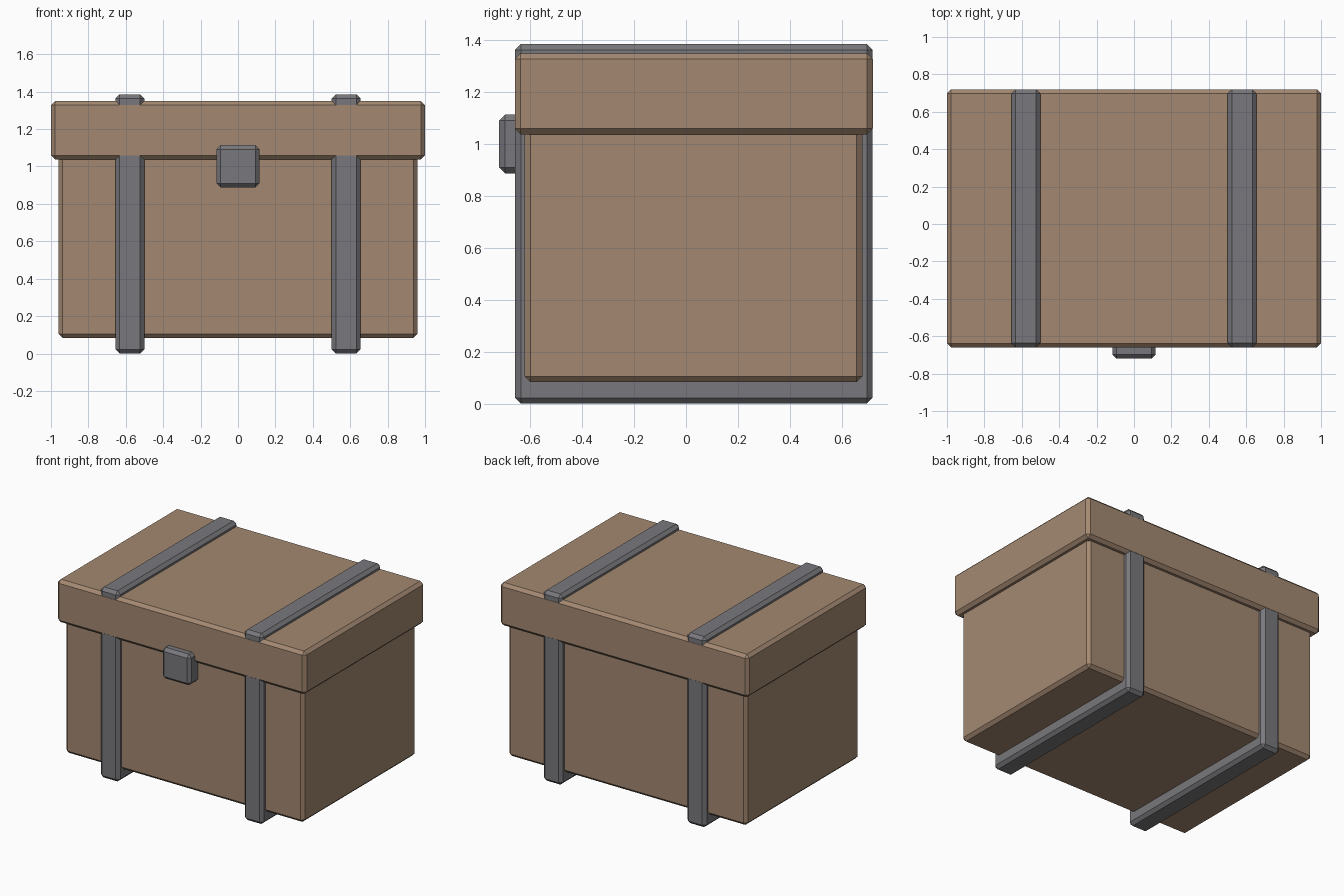
import bpy
import bmesh
from mathutils import Vector

cube = bpy.data.objects.get("Cube")
if cube:
    bpy.data.objects.remove(cube, do_unlink=True)


def make_material(name, rgb):
    mat = bpy.data.materials.new(name)
    mat.use_nodes = True
    colour = (*rgb, 1.0)
    mat.diffuse_color = colour
    mat.node_tree.nodes["Principled BSDF"].inputs["Base Color"].default_value = colour
    return mat


def chamfered_box(name, low, high, mat, chamfer=0.022):
    """Flat-shaded box between two corners with one-segment chamfers."""
    low, high = Vector(low), Vector(high)
    size = high - low
    bm = bmesh.new()
    bmesh.ops.create_cube(bm, size=1)
    bmesh.ops.scale(bm, vec=size, verts=bm.verts)
    bmesh.ops.bevel(bm, geom=bm.edges[:], offset=chamfer, segments=1,
                    affect='EDGES', clamp_overlap=True)
    mesh = bpy.data.meshes.new(name)
    bm.to_mesh(mesh)
    bm.free()
    mesh.materials.append(mat)
    obj = bpy.data.objects.new(name, mesh)
    obj.location = (low + high) / 2
    bpy.context.collection.objects.link(obj)
    return obj


wood = make_material("brown wood", (0.37, 0.25, 0.167))
metal = make_material("grey metal", (0.19, 0.187, 0.202))

# Chest body and overhanging lid
chamfered_box("chest_body", (-0.96, -0.622, 0.083), (0.96, 0.68, 1.2), wood)
chamfered_box("chest_lid", (-1, -0.66, 1.038), (1, 0.72, 1.35), wood)

# Straps wrapping the chest, just behind the lid faces
for side, x in (("left", 0.578), ("right", -0.578)):
    chamfered_box(f"strap_{side}", (x - 0.077, -0.659, 0), (x + 0.077, 0.719, 1.386), metal)

# Latch on the front
chamfered_box("latch", (-0.115, -0.72, 0.888), (0.115, -0.6, 1.114), metal)
